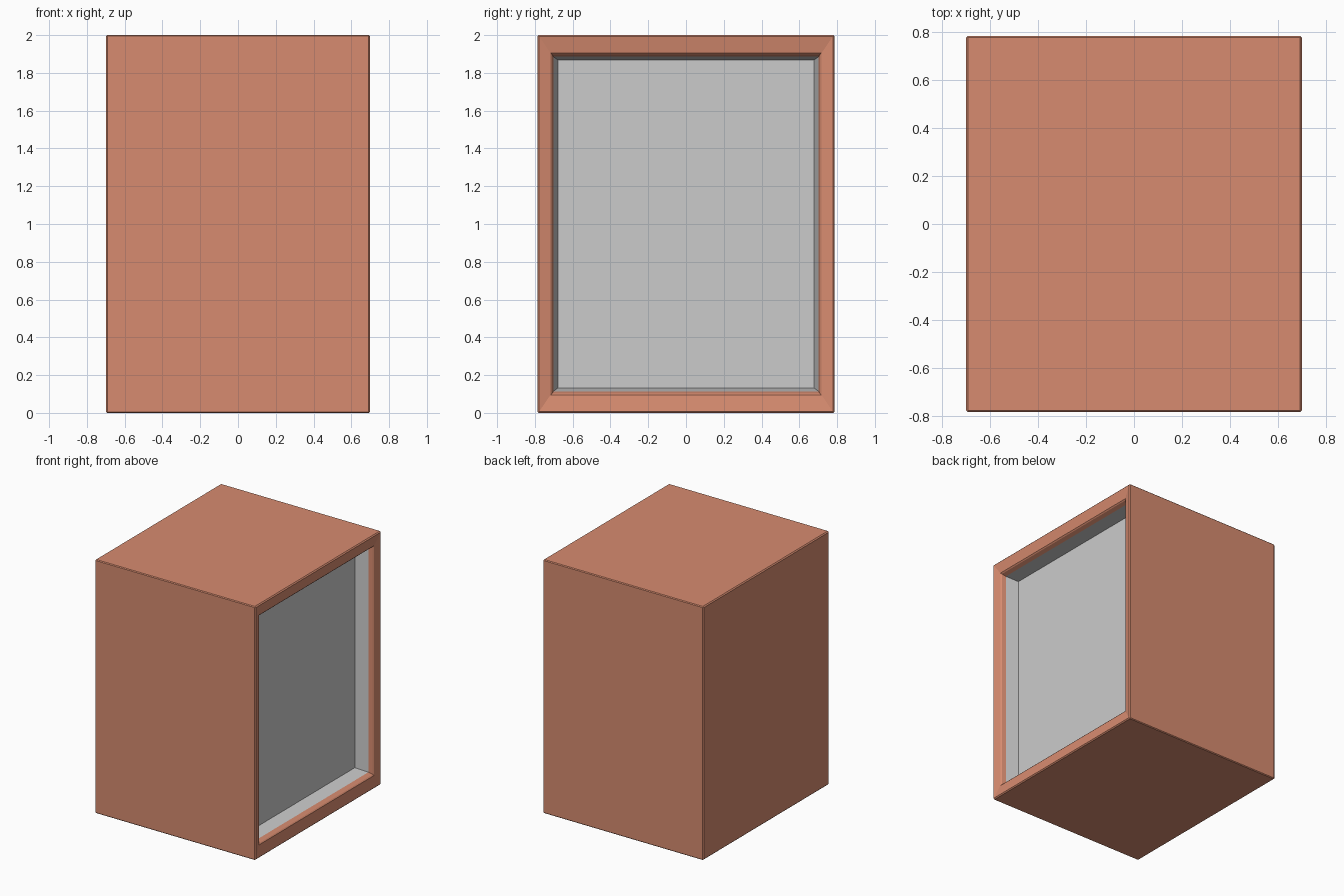
import bpy
import bmesh

if "Cube" in bpy.data.objects:
    bpy.data.objects.remove(bpy.data.objects["Cube"])

ZC = 1.0  # mid height of the cabinet


def material(name, color):
    m = bpy.data.materials.new(name)
    m.diffuse_color = color
    m.use_nodes = True
    m.node_tree.nodes["Principled BSDF"].inputs["Base Color"].default_value = m.diffuse_color
    return m


def ring(bm, x, hy, hz):
    """Rectangle of four vertices in the plane x = const."""
    return [bm.verts.new((x, sy * hy, ZC + sz * hz))
            for sy, sz in ((-1, -1), (1, -1), (1, 1), (-1, 1))]


def loft(name, sections, cap_start, cap_end, mat=None):
    """Skin rectangular sections (x, half width, half height) into one mesh."""
    bm = bmesh.new()
    rings = [ring(bm, *s) for s in sections]
    for a, b in zip(rings, rings[1:]):
        for i in range(4):
            j = (i + 1) % 4
            bm.faces.new((a[i], a[j], b[j], b[i]))
    if cap_start:
        bm.faces.new(rings[0][::-1])
    if cap_end:
        bm.faces.new(rings[-1])
    # bevel the long outer corner edges of the shell
    if cap_start:
        edges = [e for e in bm.edges
                 if abs(e.verts[0].co.x - e.verts[1].co.x) > 1.0]
        bmesh.ops.bevel(bm, geom=edges, offset=0.006, segments=1,
                        affect='EDGES')
    me = bpy.data.meshes.new(name)
    bm.to_mesh(me)
    bm.free()
    ob = bpy.data.objects.new(name, me)
    bpy.context.collection.objects.link(ob)
    if mat:
        me.materials.append(mat)
    return ob


clay = material("terracotta", (0.68, 0.26, 0.16, 1.0))

# Cabinet shell: closed back, chamfered edges, sloping front frame and inner lip
loft("cabinet_shell", [
    (-0.700, 0.777, 0.992),
    (-0.692, 0.785, 1.000),
    (0.692, 0.785, 1.000),
    (0.700, 0.777, 0.992),
    (0.686, 0.718, 0.906),
    (0.678, 0.710, 0.898),
    (0.646, 0.702, 0.886),
], True, False, clay)

# Grey recessed panel: slightly tapered walls and a flat back
loft("recessed_panel", [
    (0.646, 0.702, 0.886),
    (0.546, 0.677, 0.867),
], False, True)
